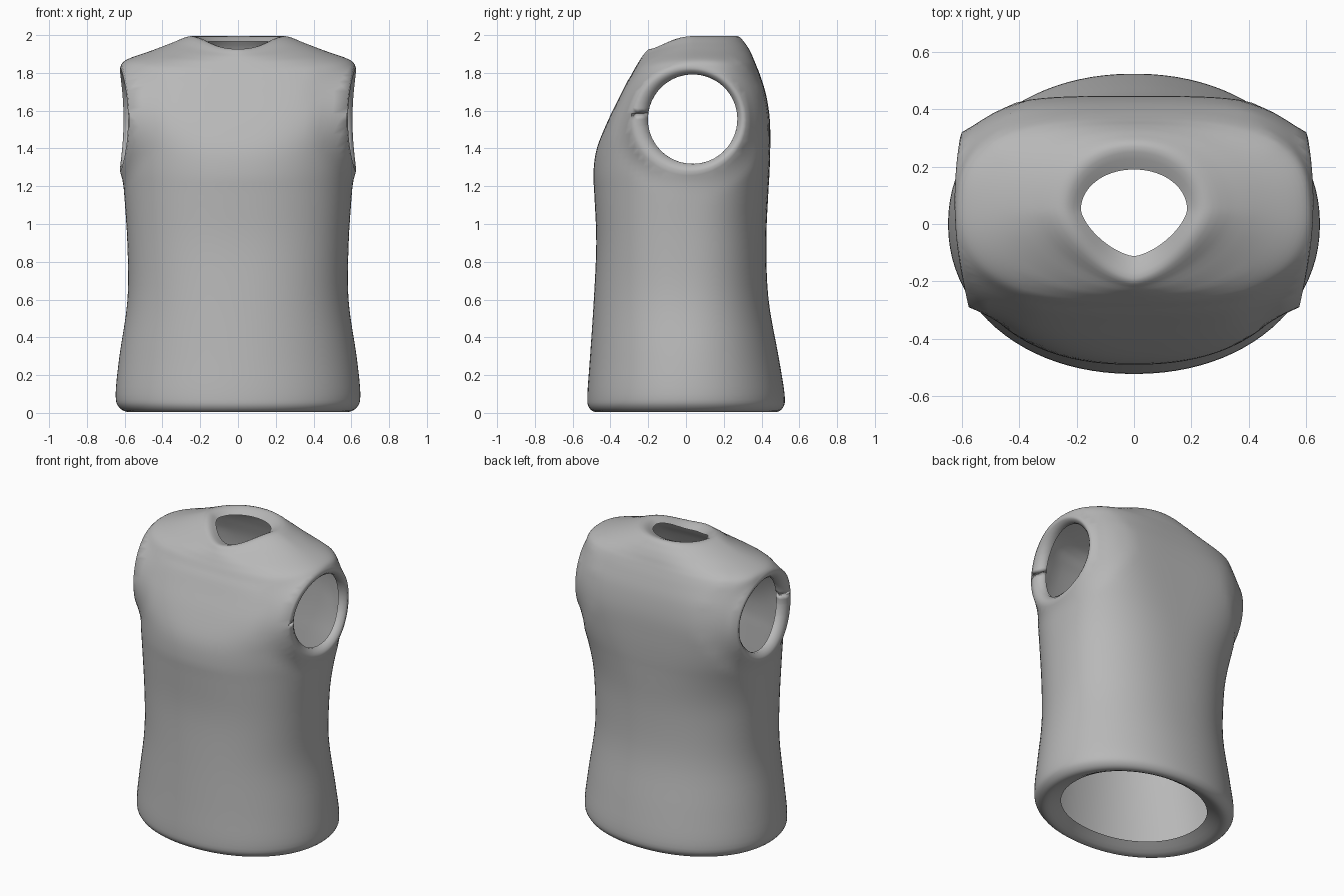
import bpy, bmesh, math

if "Cube" in bpy.data.objects:
    bpy.data.objects.remove(bpy.data.objects["Cube"])

SEG, SUB = 96, 4

# Body rings: height, half width, front y, back y, squareness
ROWS = [
    (.055, .47, -.39, .39, 2.1),     # hem rolled inward
    (.006, .57, -.47, .47, 2.1),
    (.03, .63, -.515, .515, 2.1),
    (.10, .648, -.522, .522, 2.1),
    (.30, .628, -.508, .49, 2.1),
    (.60, .585, -.488, .437, 2.2),
    (.90, .586, -.475, .425, 2.3),   # waist
    (1.15, .602, -.485, .435, 2.3),
    (1.27, .612, -.49, .442, 2.3),   # chest
    (1.40, .61, -.472, .446, 2.5),
    (1.55, .605, -.412, .444, 3.2),
    (1.68, .608, -.348, .425, 3.4),
    (1.78, .618, -.3, .395, 3.0),
    (1.84, .622, -.276, .372, 2.7),
    (1.873, .59, -.262, .358, 2.4),  # shoulder
    (1.91, .48, -.246, .342, 2.2),
    (1.955, .36, -.224, .314, 2.1),
    (1.995, .25, -.19, .27, 2.0),    # neck crest
    (1.965, .185, -.112, .19, 2.0),  # neck opening
]


def spline(rows, sub):
    """Catmull-Rom interpolation through the ring table."""
    out = []
    for i in range(len(rows) - 1):
        p0, p1, p2 = rows[max(i - 1, 0)], rows[i], rows[i + 1]
        p3 = rows[min(i + 2, len(rows) - 1)]
        for k in range(sub):
            t = k / sub
            out.append([.5 * (2 * b + (c - a) * t + (2 * a - 5 * b + 4 * c - d) * t * t
                              + (3 * b - a - 3 * c + d) * t ** 3)
                        for a, b, c, d in zip(p0, p1, p2, p3)])
    return out + [list(rows[-1])]


def ring_point(row, ang):
    """Superellipse ring; squarer back, front of the neckline dips to a point."""
    z, a, front, back, n = row
    c, s = math.cos(ang), math.sin(ang)
    mid = .05 * min(max((z - 1) / .9, 0), 1)
    depth = back - mid if s >= 0 else mid - front
    if s >= 0:
        n += 1.2 * math.exp(-((z - 1.45) / .27) ** 2)
    else:
        n -= .5 * min(max((z - 1.9) / .06, 0), 1)
    r = (abs(c) ** n + abs(s) ** n) ** (-1 / n)
    dip = .28 * max(0, z - 1.75)
    return (a * r * c, mid + depth * r * s, min(z - dip * max(0, -s) ** 2, 2.0))


# Torso shell
bm = bmesh.new()
rings = [[bm.verts.new(ring_point(r, 2 * math.pi * (j + .5) / SEG)) for j in range(SEG)]
         for r in spline(ROWS, SUB)]
for lo, hi in zip(rings, rings[1:]):
    for j in range(SEG):
        k = (j + 1) % SEG
        bm.faces.new((lo[j], lo[k], hi[k], hi[j]))

# Armholes: cut an ellipse out of each side, then roll its edge inward
CY, CZ, RY, RZ = .015, 1.55, .305, .293
OPEN_Y, OPEN_Z, OPEN_R = .035, 1.555, .237


def reach(p):
    return math.hypot((p.y - CY) / RY, (p.z - CZ) / RZ)


for side in (1, -1):
    hole = [f for f in bm.faces if side * f.calc_center_median().x > .4
            and reach(f.calc_center_median()) < 1]
    bmesh.ops.delete(bm, geom=hole, context='FACES')
    edges = [e for e in bm.edges if e.is_boundary
             and all(side * v.co.x > .35 and 1.2 < v.co.z < 1.9 for v in e.verts)]
    rim = {v for e in edges for v in e.verts}
    for v in rim:
        d = reach(v.co)
        v.co.y = CY + (v.co.y - CY) / d
        v.co.z = CZ + (v.co.z - CZ) / d
        v.co.x = side * (.588 + .03 * ((v.co.z - CZ) / RZ) ** 2 + .012 * (v.co.y - CY) / RY)
    near = [v for v in bm.verts if side * v.co.x > .4 and v not in rim
            and reach(v.co) < 1.35]
    for _ in range(8):
        bmesh.ops.smooth_vert(bm, verts=near, factor=.5, use_axis_x=True,
                              use_axis_y=True, use_axis_z=True)
    # rolled armhole edge
    for mix, push in ((.35, -.006), (.4, .006), (1, .02), (1, .025)):
        geo = bmesh.ops.extrude_edge_only(bm, edges=edges)['geom']
        edges = [g for g in geo if isinstance(g, bmesh.types.BMEdge)
                 and g.is_boundary]
        for v in [g for g in geo if isinstance(g, bmesh.types.BMVert)]:
            ang = math.atan2((v.co.z - CZ) / RZ, (v.co.y - CY) / RY)
            v.co.y += (OPEN_Y + OPEN_R * math.cos(ang) - v.co.y) * mix
            v.co.z += (OPEN_Z + OPEN_R * math.sin(ang) - v.co.z) * mix
            v.co.x -= side * push

bmesh.ops.remove_doubles(bm, verts=bm.verts, dist=.0005)
bmesh.ops.recalc_face_normals(bm, faces=bm.faces)
for f in bm.faces:
    f.smooth = True
mesh = bpy.data.meshes.new("sleeveless_vest")
bm.to_mesh(mesh)
bm.free()
vest = bpy.data.objects.new("sleeveless_vest", mesh)
bpy.context.collection.objects.link(vest)

# Mid-grey cloth
cloth = bpy.data.materials.new("grey_cloth")
cloth.diffuse_color = (.48, .48, .48, 1)
cloth.use_nodes = True
cloth.node_tree.nodes["Principled BSDF"].inputs["Base Color"].default_value = cloth.diffuse_color
mesh.materials.append(cloth)
